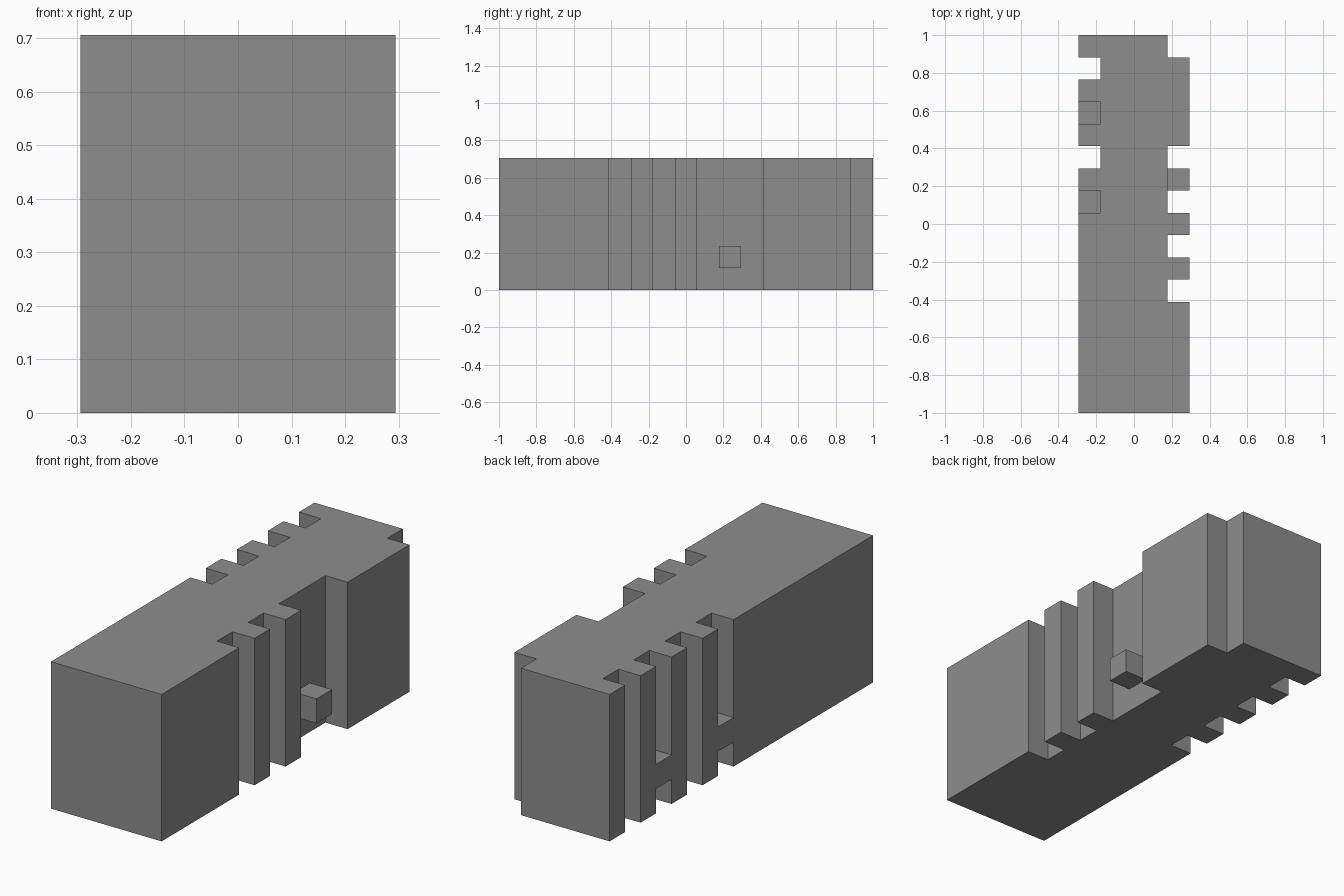
import bpy
import bmesh

if "Cube" in bpy.data.objects:
    bpy.data.objects.remove(bpy.data.objects["Cube"], do_unlink=True)

U = 2 / 17                 # one grid cell
LENGTH, HEIGHT = 17, 6     # block size in cells
OUTER, INNER = 2.5, 1.5    # half widths outside and inside the notches

grey = bpy.data.materials.new("mid_grey")
grey.use_nodes = True
grey.diffuse_color = (0.27, 0.27, 0.27, 1)
grey.node_tree.nodes["Principled BSDF"].inputs["Base Color"].default_value = (0.27, 0.27, 0.27, 1)


def finish(name, bm):
    bmesh.ops.recalc_face_normals(bm, faces=bm.faces)
    mesh = bpy.data.meshes.new(name)
    bm.to_mesh(mesh)
    bm.free()
    mesh.materials.append(grey)
    obj = bpy.data.objects.new(name, mesh)
    bpy.context.collection.objects.link(obj)
    return obj


def side_profile(notches, side):
    """Plan outline of one long side, from front to back."""
    pts = [(side * OUTER, 0)]
    for start, end in notches:
        pts += [(side * OUTER, start), (side * INNER, start), (side * INNER, end)]
        if end < LENGTH:
            pts.append((side * OUTER, end))
    if notches[-1][1] < LENGTH:
        pts.append((side * OUTER, LENGTH))
    return pts


# Notched body: plan outline extruded upward
right_notches = [(5, 6), (7, 8), (9, 12), (16, 17)]
left_notches = [(9, 10), (11, 12), (13, 14), (15, 16)]
outline = side_profile(right_notches, 1) + side_profile(left_notches, -1)[::-1]
bm = bmesh.new()
base = bm.faces.new([bm.verts.new((x * U, (y - LENGTH / 2) * U, 0)) for x, y in outline])
top = bmesh.ops.extrude_face_region(bm, geom=[base])["geom"]
bmesh.ops.translate(bm, vec=(0, 0, HEIGHT * U), verts=[v for v in top if isinstance(v, bmesh.types.BMVert)])
finish("notched_body", bm)


# Small cubes: one free stub and two crossbars set inside notches
def small_cube(name, side, cell):
    bm = bmesh.new()
    bmesh.ops.create_cube(bm, size=U)
    obj = finish(name, bm)
    obj.location = (side * 2 * U, (cell + 0.5 - LENGTH / 2) * U, 1.5 * U)


small_cube("side_stub", 1, 10)
small_cube("crossbar_front", -1, 9)
small_cube("crossbar_back", -1, 13)
